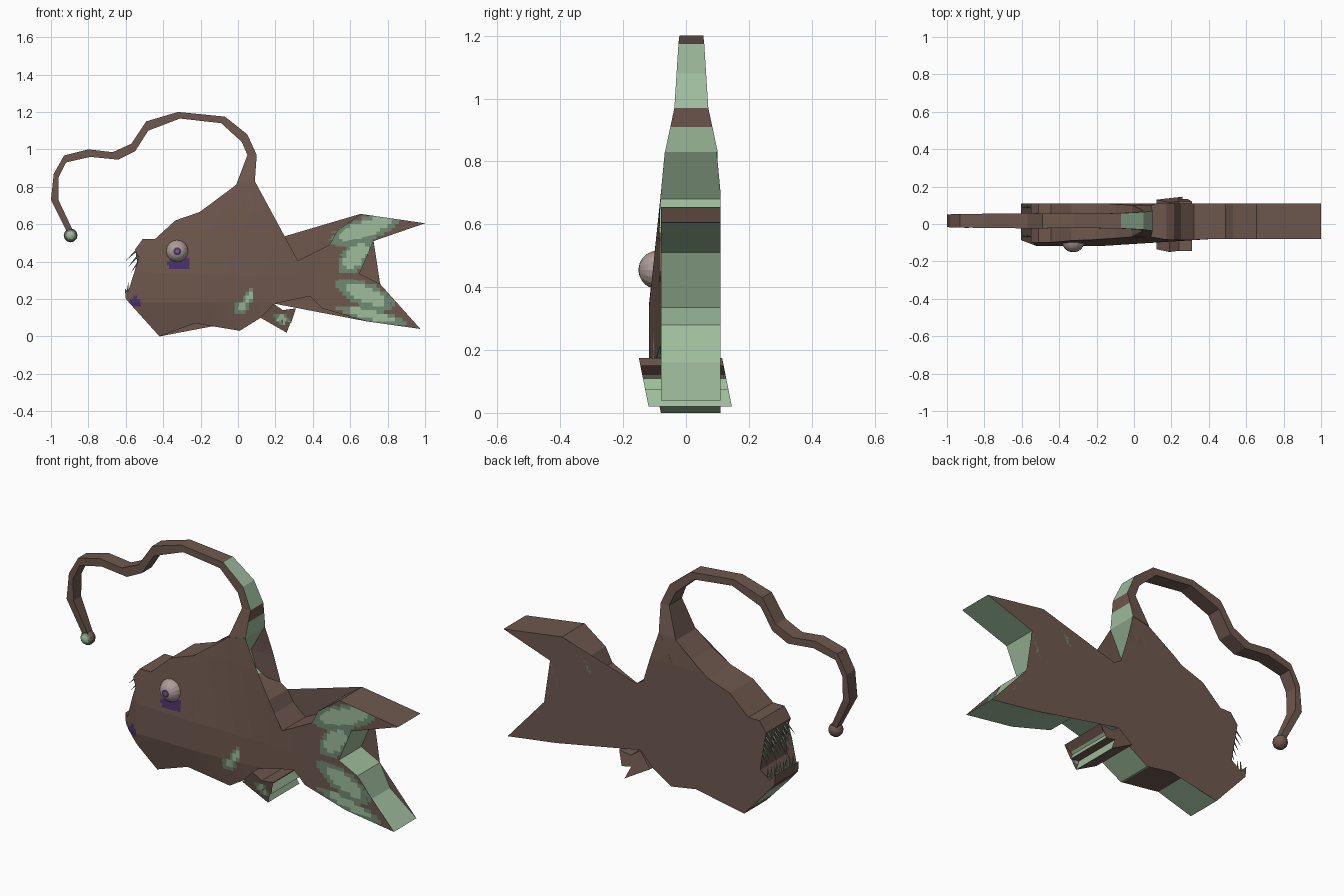
import bpy, bmesh, math
from mathutils import Vector, Matrix

if "Cube" in bpy.data.objects:
    bpy.data.objects.remove(bpy.data.objects["Cube"])

# Palette
BROWN, LIGHT, MID, PURPLE, EYE, MAUVE = range(6)
MATS = []
for name, c in [("mud brown", (.156, .098, .076)), ("pale green", (.342, .503, .333)),
                ("moss green", (.162, .254, .171)), ("dark purple", (.069, .03, .141)),
                ("eye pink grey", (.413, .328, .305)), ("mauve", (.2, .12, .22))]:
    m = bpy.data.materials.new(name)
    m.diffuse_color = (*c, 1)
    m.use_nodes = True
    m.node_tree.nodes["Principled BSDF"].inputs["Base Color"].default_value = m.diffuse_color
    MATS.append(m)


def finish(bm, name, paint):
    """Turn a bmesh into an object, colouring every face by a rule."""
    bmesh.ops.recalc_face_normals(bm, faces=bm.faces)
    bm.normal_update()
    for f in bm.faces:
        f.material_index = paint(f.calc_center_median(), f.normal)
    me = bpy.data.meshes.new(name)
    bm.to_mesh(me)
    bm.free()
    for m in MATS:
        me.materials.append(m)
    ob = bpy.data.objects.new(name, me)
    bpy.context.collection.objects.link(ob)
    return ob


def cut(bm, co, no):
    geom = bm.verts[:] + bm.edges[:] + bm.faces[:]
    bmesh.ops.bisect_plane(bm, geom=geom, dist=1e-5, plane_co=co, plane_no=no)


def prism(pts, y0, y1):
    bm = bmesh.new()
    a = [bm.verts.new((x, y0, z)) for x, z in pts]
    b = [bm.verts.new((x, y1, z)) for x, z in pts]
    caps = [bm.faces.new(a), bm.faces.new(b[::-1])]
    for i in range(len(pts)):
        j = (i + 1) % len(pts)
        bm.faces.new((a[j], a[i], b[i], b[j]))
    bmesh.ops.triangulate(bm, faces=caps, ngon_method='EAR_CLIP')
    return bm


# Painted blotches on the front: centre x, z, half sizes, tilt
SPOTS = [(.68, .575, .21, .062, 20), (.63, .43, .12, .065, 48), (.68, .225, .17, .062, -22),
         (.71, .115, .19, .034, -13), (.02, .155, .045, .03, 20), (.06, .21, .05, .025, 70),
         (.24, .09, .05, .03, -30)]


def inside(p, s):
    t = math.radians(s[4])
    dx, dz = p.x - s[0], p.z - s[1]
    u = dx * math.cos(t) + dz * math.sin(t)
    v = dz * math.cos(t) - dx * math.sin(t)
    return math.hypot(u / s[2], v / s[3])


def paint_skin(p, n):
    if n.y > .7:
        return BROWN
    if n.y < -.7:
        if inside(p, (-.315, .39, .065, .032, 0)) < 1 or inside(p, (-.55, .185, .028, .025, 0)) < 1:
            return PURPLE
        d = min(inside(p, s) for s in SPOTS)
        return LIGHT if d < .68 else MID if d < 1 else BROWN
    # rims: rear facing and underside are green, with brown gaps
    if .06 < p.x < .34 and p.z > .38 and p.z < .57:
        return BROWN
    if p.x > -.12 and n.x > .28 and not .91 < p.z < .97:
        return LIGHT
    if n.z < -.5 and p.z < .62:
        if p.x > 0 or -.42 < p.x < -.23 or (-.56 < p.x < -.46 and p.y < .05):
            return LIGHT
    return BROWN


# Body with tail: one thick cut-out with a raised ridge on the front
outline = [(-.51, .52), (-.445, .52), (-.335, .62), (-.205, .665), (-.10, .73), (-.01, .81),
           (.09, .83), (0, .68), (.03, .59), (.095, .555), (.175, .55), (.215, .525),
           (.25, .465), (.32, .405), (.49, .49), (.53, .565), (.655, .655), (1, .605),
           (.725, .51), (.65, .335), (.76, .28), (.82, .16), (.975, .04), (.69, .08),
           (.45, .15), (.385, .215), (.195, .175), (.13, .105), (.01, .03), (-.23, .07),
           (-.42, 0), (-.60, .20), (-.605, .255), (-.55, .2), (-.515, .26), (-.505, .335),
           (-.53, .42), (-.55, .465)]
bm = prism(outline, -.08, .11)
for i in range(-30, 50):
    cut(bm, (i * .02, 0, 0), (1, 0, 0))
for i in range(1, 35):
    cut(bm, (0, 0, i * .02), (0, 0, 1))
cut(bm, (.42, 0, .31), (.035, 0, 1))
for v in bm.verts:
    x, z = v.co.x, v.co.z
    ridge = .31 + .035 * (.42 - x)
    up = (.70 - z) / (.70 - ridge) if z > ridge else min(1, z / .18)
    along = min(1, (.42 - x) / .6, (x + .62) / .1)
    bulge = .038 * max(0, up) * max(0, along)
    if v.co.y < 0:
        v.co.y -= bulge
    # narrowing towards the root of the lure stalk
    if z > .70 and x < .3:
        v.co.y = .016 + (v.co.y - .016) * (1 - (z - .70) * 1.0)
finish(bm, "body_and_tail", paint_skin)

# Lure stalk: tapering strip, inner x z, outer x z, half thickness
stalk = [(-.01, .81, .09, .83, .084), (.05, .97, .10, .97, .054), (.02, 1.04, .05, 1.08, .047),
         (-.09, 1.14, -.07, 1.175, .041), (-.31, 1.165, -.32, 1.2, .038),
         (-.48, 1.10, -.49, 1.15, .04), (-.55, .99, -.57, 1.03, .041),
         (-.64, .945, -.67, .985, .039), (-.79, .96, -.80, 1.0, .038),
         (-.92, .93, -.93, .967, .036), (-.96, .85, -.985, .87, .035),
         (-.96, .73, -1.0, .73, .033), (-.88, .56, -.91, .55, .02)]
bm = bmesh.new()
rings = []
for xi, zi, xo, zo, h in stalk:
    rings.append([bm.verts.new(c) for c in ((xi, .017 - h, zi), (xo, .017 - h, zo),
                                            (xo, .017 + h, zo), (xi, .017 + h, zi))])
for a, b in zip(rings, rings[1:]):
    for i in range(4):
        j = (i + 1) % 4
        bm.faces.new((a[i], a[j], b[j], b[i]))
bm.faces.new(rings[-1])
cut(bm, (0, 0, .91), (0, 0, 1))
finish(bm, "lure_stalk", paint_skin)

# Lure bulb: green towards the front
bm = bmesh.new()
bmesh.ops.create_uvsphere(bm, u_segments=12, v_segments=10, radius=.037,
                          matrix=Matrix.Translation((-.895, .015, .54)) @ Matrix.Rotation(math.pi / 2, 4, 'X'))
finish(bm, "lure_bulb", lambda p, n: LIGHT if n.y < -.8 else MID if n.y < -.65 else BROWN)

# Belly fin: jagged slanted block
bm = prism([(.12, .10), (.19, .175), (.24, .14), (.31, .15), (.265, .11), (.285, .075),
            (.23, .085), (.26, .02), (.19, .06)], -.145, .12)
for i in range(7, 16):
    cut(bm, (i * .02, 0, 0), (1, 0, 0))
    cut(bm, (0, 0, (i - 6) * .02), (0, 0, 1))
for v in bm.verts:
    v.co.y += (.15 - v.co.z) * .2
finish(bm, "belly_fin", lambda p, n: paint_skin(p, n) if n.y < -.7 else
       LIGHT if n.x > .6 and p.z < .12 and p.y > -.03 else BROWN)

# Eye with pole facing forward, pupil chosen by distance from the pole
eye_c = Vector((-.325, -.09, .455))
bm = bmesh.new()
bmesh.ops.create_uvsphere(bm, u_segments=16, v_segments=18, radius=.061,
                          matrix=Matrix.Translation(eye_c) @ Matrix.Rotation(math.pi / 2, 4, 'X'))


def paint_eye(p, n):
    r = math.hypot(p.x - eye_c.x, p.z - eye_c.z)
    if p.y > eye_c.y or r > .025:
        return EYE
    return MAUVE if r < .01 else PURPLE


finish(bm, "eye", paint_eye)

# Teeth: thin spikes in rows across the mouth
bm = bmesh.new()


def tooth(base, tip, r):
    base, tip = Vector(base), Vector(tip)
    d = tip - base
    m = Matrix.Translation((base + tip) / 2) @ d.to_track_quat('Z', 'Y').to_matrix().to_4x4()
    bmesh.ops.create_cone(bm, cap_ends=True, segments=5, radius1=r, radius2=0, depth=d.length, matrix=m)


for y in (-.065, .015, .09):
    for i in range(5):
        tooth((-.525 + .003 * i, y, .475 - .03 * i), (-.6 + .013 * i, y, .405 - .033 * i), .008)
    for i in range(3):
        tooth((-.59 + .02 * i, y, .225), (-.585 + .02 * i, y, .30 - .015 * i), .007)
finish(bm, "teeth", lambda p, n: MID)
